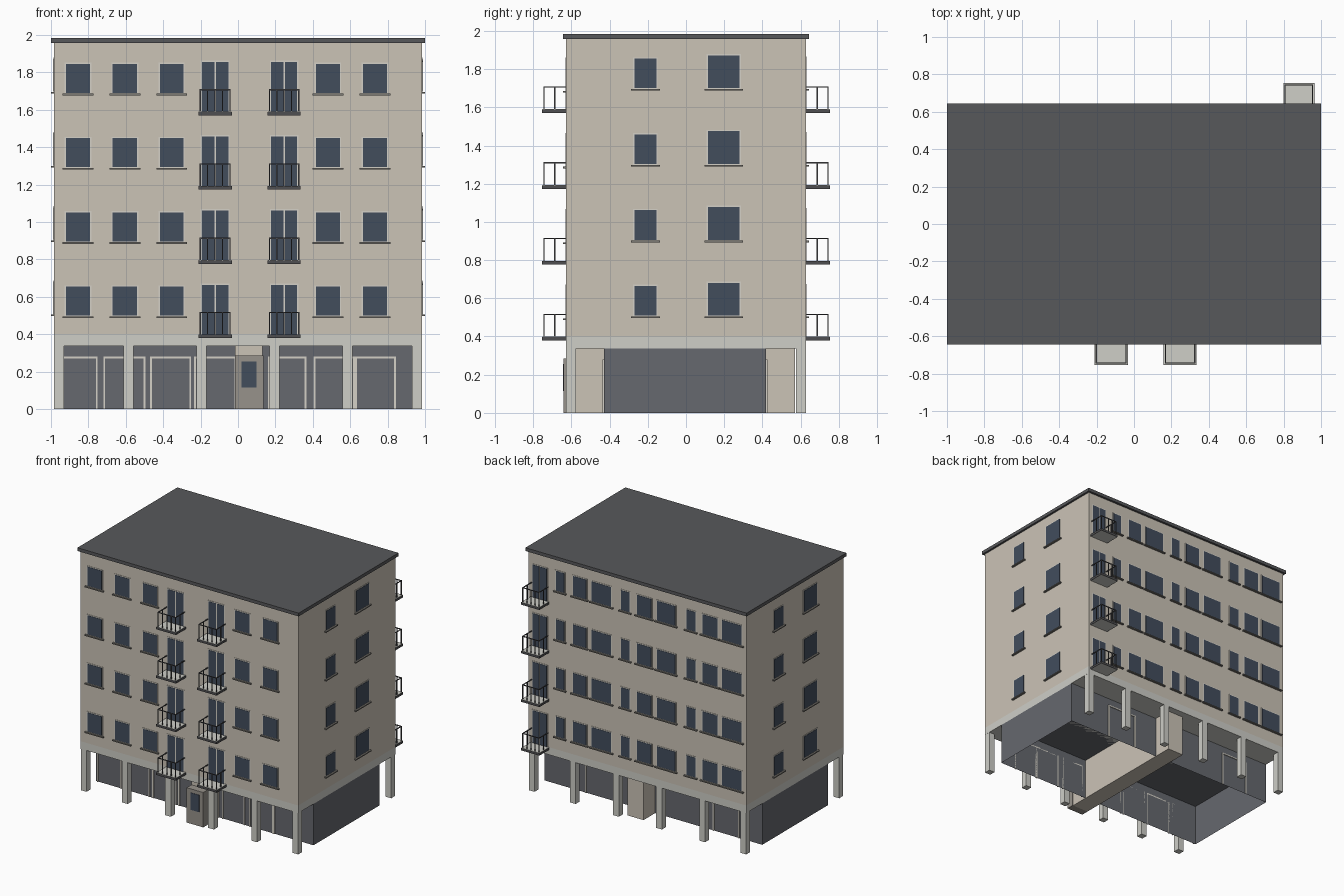
import bpy, bmesh
from mathutils import Matrix

if "Cube" in bpy.data.objects:
    bpy.data.objects.remove(bpy.data.objects["Cube"])


def material(name, r, g, b):
    m = bpy.data.materials.new(name)
    m.diffuse_color = [(c / 255) ** 2.2 for c in (r, g, b)] + [1]
    m.use_nodes = True
    m.node_tree.nodes["Principled BSDF"].inputs["Base Color"].default_value = m.diffuse_color
    return m


BEIGE = material("beige_plaster", 202, 194, 181)
CONCRETE = material("concrete", 205, 205, 198)
DARK = material("dark_wall", 102, 104, 110)
ROOF = material("roof_grey", 88, 89, 91)
GLASS = material("glass", 68, 78, 93)
FRAME = material("frame", 212, 208, 198)
METAL = material("metal", 80, 80, 82)
SILL = material("sill", 125, 122, 116)
DOOR = material("entrance", 150, 145, 138)


def boxes(name, spans, mat, open_bottom=False):
    """One object from boxes given as (x0, x1, y0, y1, z0, z1)."""
    bm = bmesh.new()
    for x0, x1, y0, y1, z0, z1 in spans:
        m = Matrix.Translation(((x0 + x1) / 2, (y0 + y1) / 2, (z0 + z1) / 2))
        size = (abs(x1 - x0), abs(y1 - y0), abs(z1 - z0), 1)
        bmesh.ops.create_cube(bm, size=1, matrix=m @ Matrix.Diagonal(size))
    if open_bottom:
        bm.normal_update()
        low = [f for f in bm.faces if f.normal.z < -0.9]
        bmesh.ops.delete(bm, geom=low, context='FACES')
    me = bpy.data.meshes.new(name)
    bm.to_mesh(me)
    bm.free()
    me.materials.append(mat)
    ob = bpy.data.objects.new(name, me)
    bpy.context.collection.objects.link(ob)
    return ob


X, Y = 0.984, 0.627          # wall half sizes
PITCH = 0.397                # storey height
FLOORS = [-PITCH * i for i in range(4)]


def on_wall(side, u0, u1, d0, d1, z0, z1):
    """Box on a facade: u along the wall, d outward from it."""
    if side == "front":
        return (u0, u1, -Y - d1, -Y - d0, z0, z1)
    if side == "back":
        return (u0, u1, Y + d0, Y + d1, z0, z1)
    if side == "right":
        return (X + d0, X + d1, u0, u1, z0, z1)
    return (-X - d1, -X - d0, -u1, -u0, z0, z1)


# Main volume, roof and concrete edge band
boxes("upper_walls", [(-X, X, -Y, Y, 0.40, 1.957)], BEIGE)
boxes("roof_slab", [(-1, 1, -0.645, 0.645, 1.957, 1.984)], ROOF)
boxes("concrete_band", [(-X, X, -Y, Y, 0.338, 0.40)], CONCRETE)

# Columns
col_x = [-0.957, -0.585, -0.195, 0.195, 0.585, 0.957]
boxes("columns", [(x - 0.026, x + 0.026, s * Y, s * (Y - 0.052), 0, 0.338)
                  for x in col_x for s in (-1, 1)], CONCRETE)

# Recessed ground floor, stair core and entrance
boxes("ground_floor_walls", [(-X, X, -0.43, 0.42, 0, 0.338)], DARK, True)
boxes("stair_core", [(-0.015, 0.13, -0.58, 0.57, 0, 0.338)], BEIGE)
boxes("entrance_door", [(-0.015, 0.135, -0.642, -0.58, 0, 0.285)], DOOR)
boxes("entrance_glass", [(0.02, 0.10, -0.645, -0.64, 0.115, 0.255)], GLASS)


def door_frames(name, doors, y0, y1):
    t, h = 0.01, 0.28
    spans = []
    for a, b in doors:
        spans += [(a, a + t, y0, y1, 0, h), (b - t, b, y0, y1, 0, h),
                  (a, b, y0, y1, h - t, h)]
    boxes(name, spans, FRAME)


door_frames("front_garage_frames",
            [(-0.97, -0.75), (-0.72, -0.495), (-0.47, -0.25), (-0.235, -0.01),
             (0.16, 0.365), (0.405, 0.625), (0.625, 0.845)], -0.437, -0.43)
door_frames("back_garage_frames", [(0.34, 0.614), (-0.78, -0.54)], 0.42, 0.427)

# Windows: (start, end, bottom, top) on the top storey of each facade
SIDE = [(-0.27, -0.155, 1.70, 1.855), (0.115, 0.28, 1.70, 1.872)]
WINDOWS = {
    "front": [(a, b, 1.69, 1.845) for a, b in
              [(-0.92, -0.79), (-0.67, -0.54), (-0.417, -0.292),
               (0.417, 0.545), (0.668, 0.797)]],
    "back": [(a, b, 1.70, 1.86) for a, b in
             [(0.66, 0.735), (0.46, 0.58), (0.236, 0.41), (0.07, 0.145),
              (-0.127, 0.0), (-0.345, -0.18), (-0.527, -0.445),
              (-0.727, -0.59), (-0.945, -0.77)]],
    "right": SIDE,
    "left": SIDE,
}
for side, wins in WINDOWS.items():
    frames, panes, sills = [], [], []
    for dz in FLOORS:
        for a, b, z0, z1 in wins:
            z0, z1 = z0 + dz, z1 + dz
            e = 0.007
            frames.append(on_wall(side, a - e, b + e, -0.01, 0.003, z0 - e, z1 + e))
            panes.append(on_wall(side, a, b, -0.01, 0.005, z0, z1))
            sills.append(on_wall(side, a - 0.018, b + 0.018, 0, 0.016,
                                 z0 - 0.013, z0 - 0.004))
    boxes(side + "_window_frames", frames, FRAME)
    boxes(side + "_window_panes", panes, GLASS)
    boxes(side + "_window_sills", sills, SILL)

# Balconies: (name, side, slab start, slab end)
for name, side, a, b in [("front_left", "front", -0.21, -0.035),
                         ("front_right", "front", 0.16, 0.333),
                         ("back", "back", 0.80, 0.963)]:
    frames, panes, slabs, rails = [], [], [], []
    depth, r = 0.125, 0.003
    d0, d1 = a + 0.017, b - 0.017
    mid = (a + b) / 2
    ra, rb, rd = a + 0.008, b - 0.008, depth - 0.008
    for dz in FLOORS:
        zf, zr = 1.59 + dz, 1.71 + dz
        zt = 1.855 + dz
        # double leaf balcony door
        frames.append(on_wall(side, d0 - 0.007, d1 + 0.007, -0.01, 0.003, zf, zt + 0.007))
        panes.append(on_wall(side, d0, mid - 0.004, -0.01, 0.005, zf, zt))
        panes.append(on_wall(side, mid + 0.004, d1, -0.01, 0.005, zf, zt))
        slabs.append(on_wall(side, a, b, 0, depth, zf - 0.02, zf))
        # top rails, posts and balusters
        rails.append(on_wall(side, ra - r, rb + r, rd - r, rd + r, zr - 2 * r, zr))
        for u in (ra, rb):
            rails.append(on_wall(side, u - r, u + r, 0, rd, zr - 2 * r, zr))
            rails.append(on_wall(side, u - r, u + r, 0.06 - r, 0.06 + r, zf, zr))
        for i in range(5):
            u = ra + (rb - ra) * i / 4
            rails.append(on_wall(side, u - r, u + r, rd - r, rd + r, zf, zr))
    boxes(name + "_balcony_door_frames", frames, FRAME)
    boxes(name + "_balcony_door_panes", panes, GLASS)
    boxes(name + "_balcony_slabs", slabs, CONCRETE)
    boxes(name + "_balcony_railings", rails, METAL)
    # dark trim round each slab edge
    trim = []
    for dz in FLOORS:
        z0, z1 = 1.57 + dz, 1.588 + dz
        trim += [on_wall(side, a - 0.002, b + 0.002, depth, depth + 0.002, z0, z1),
                 on_wall(side, a - 0.002, a, 0, depth, z0, z1),
                 on_wall(side, b, b + 0.002, 0, depth, z0, z1)]
    boxes(name + "_balcony_trim", trim, METAL)
